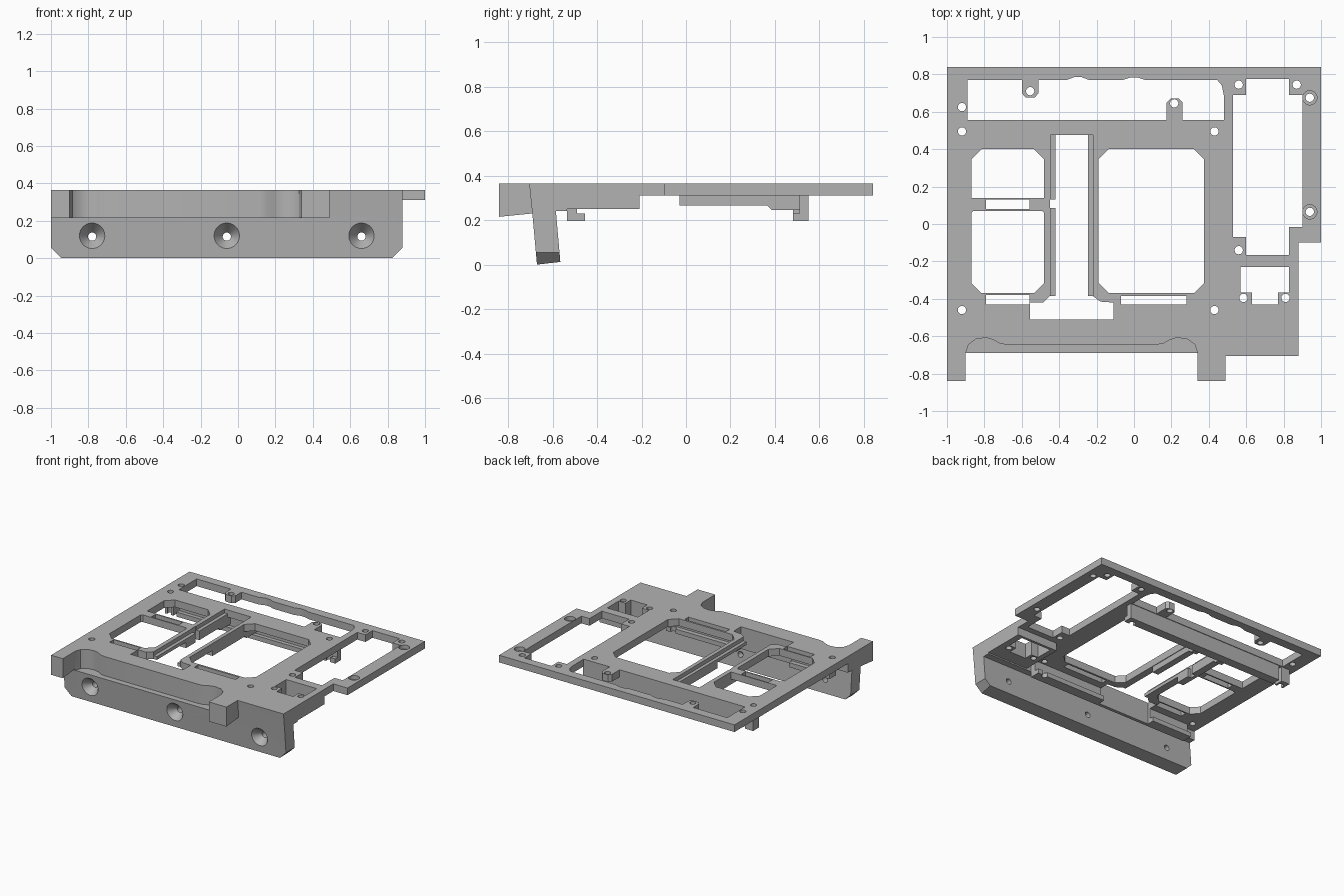
import bpy, bmesh, math
from mathutils import Matrix, Vector

cube = bpy.data.objects.get("Cube")
if cube:
    bpy.data.objects.remove(cube)

TOP, UNDER = 0.365, 0.31

metal = bpy.data.materials.new("satin grey")
metal.use_nodes = True
grey = (0.45, 0.45, 0.45, 1)
metal.diffuse_color = grey
metal.node_tree.nodes["Principled BSDF"].inputs["Base Color"].default_value = grey


def finish(name, bm):
    bmesh.ops.recalc_face_normals(bm, faces=bm.faces)
    mesh = bpy.data.meshes.new(name)
    bm.to_mesh(mesh)
    bm.free()
    mesh.materials.append(metal)
    ob = bpy.data.objects.new(name, mesh)
    bpy.context.collection.objects.link(ob)
    return ob


def prism(name, points, lo, hi, axis="z"):
    """Extrude a flat outline along one axis."""
    place = {"x": lambda a, b, d: (d, a, b),
             "y": lambda a, b, d: (a, d, b),
             "z": lambda a, b, d: (a, b, d)}[axis]
    bm = bmesh.new()
    face = bm.faces.new([bm.verts.new(place(a, b, lo)) for a, b in points])
    ext = bmesh.ops.extrude_face_region(bm, geom=[face])
    verts = [g for g in ext["geom"] if isinstance(g, bmesh.types.BMVert)]
    bmesh.ops.translate(bm, verts=verts, vec=Vector(place(0, 0, hi - lo)))
    return finish(name, bm)


def rect(x0, x1, y0, y1, top=0.0, bottom=0.0):
    """Rectangle whose top and bottom corners may be chamfered."""
    pts = []
    for x, y, sx, sy, c in ((x0, y0, 1, 1, bottom), (x1, y0, -1, 1, bottom),
                            (x1, y1, -1, -1, top), (x0, y1, 1, -1, top)):
        if c:
            pair = [(x, y + sy * c), (x + sx * c, y)]
            pts += pair if sx == sy else pair[::-1]
        else:
            pts.append((x, y))
    return pts


def cone(x, y, z, r1, r2, depth, matrix=Matrix()):
    bm = bmesh.new()
    bmesh.ops.create_cone(bm, cap_ends=True, segments=32, radius1=r1, radius2=r2,
                          depth=depth, matrix=Matrix.Translation((x, y, z)) @ matrix)
    return finish("hole_cutter", bm)


def cut(ob, cutters):
    for c in cutters:
        c.hide_render = True
        mod = ob.modifiers.new("cut", "BOOLEAN")
        mod.operation, mod.solver, mod.object = "DIFFERENCE", "EXACT", c
        with bpy.context.temp_override(object=ob, active_object=ob):
            bpy.ops.object.modifier_apply(modifier=mod.name)


# Main plate
plate = prism("main_plate", [(-1, 0.84), (1, 0.84), (1, -0.1), (0.88, -0.1),
                             (0.88, -0.535), (-1, -0.535)], UNDER, TOP)

# Front beam with the leaning mounting flange
beam = prism("front_flange", [(-0.705, TOP), (-0.69, 0.22), (-0.67, 0), (-0.565, 0.012),
                              (-0.585, 0.24), (-0.535, 0.24), (-0.535, TOP)],
             -1, 0.88, "x")

# Forward arms
arms = [prism(name, [(-0.84, TOP), (-0.84, 0.215), (-0.69, 0.23), (-0.69, TOP)], a, b, "x")
        for name, a, b in (("right_arm", -1, -0.9), ("left_arm", 0.34, 0.49))]

# Hooked rails, post and mounting block under the plate
under = [
    prism("front_rail", [(-0.535, UNDER), (-0.535, 0.195), (-0.455, 0.195), (-0.455, 0.23),
                         (-0.49, 0.23), (-0.49, UNDER)], -0.9, 0.49, "x"),
    prism("back_rail", [(0.55, UNDER), (0.55, 0.195), (0.48, 0.195), (0.48, 0.23),
                        (0.51, 0.23), (0.51, UNDER)], -0.86, 0.49, "x"),
    prism("corner_post", rect(-0.955, -0.885, 0.48, 0.55), 0.195, UNDER),
    prism("mount_block", rect(0.53, 0.88, -0.535, -0.21), 0.25, UNDER),
]
# Guide ribs beside the central channel
for name, a, b in (("right_guide_rib", -0.475, -0.42), ("left_guide_rib", -0.245, -0.195)):
    under.append(prism(name, [(-0.03, UNDER), (-0.03, 0.265), (0.365, 0.265),
                              (0.385, 0.245), (0.51, 0.245), (0.51, UNDER)], a, b, "x"))

# Window outlines through the plate
windows = [
    # back window with its hanging and standing screw tabs
    [(-0.89, 0.555), (0.175, 0.555), (0.175, 0.65), (0.195, 0.67), (0.24, 0.67),
     (0.26, 0.65), (0.26, 0.555), (0.48, 0.555), (0.48, 0.69), (0.47, 0.74), (0.445, 0.77),
     (0.06, 0.77), (0.02, 0.783), (-0.02, 0.783), (-0.06, 0.77), (-0.24, 0.77),
     (-0.28, 0.785), (-0.32, 0.785), (-0.36, 0.77), (-0.51, 0.77), (-0.51, 0.7),
     (-0.53, 0.677), (-0.58, 0.677), (-0.6, 0.7), (-0.6, 0.77), (-0.89, 0.77)],
    # left side window
    [(0.53, 0.69), (0.6, 0.69), (0.6, 0.775), (0.83, 0.775), (0.83, 0.69), (0.9, 0.69),
     (0.9, -0.015), (0.83, -0.015), (0.83, -0.165), (0.6, -0.165), (0.6, -0.07),
     (0.53, -0.07)],
    # mounting block window
    [(0.57, -0.23), (0.83, -0.23), (0.83, -0.365), (0.77, -0.365), (0.77, -0.43),
     (0.63, -0.43), (0.63, -0.365), (0.57, -0.365)],
    # large and small bay windows
    rect(-0.19, 0.375, -0.37, 0.4, 0.055, 0.055),
    rect(-0.87, -0.48, 0.14, 0.4, 0.055, 0),
    rect(-0.87, -0.48, -0.37, 0.07, 0.012, 0.055),
    # central channel with flared foot
    [(-0.555, -0.51), (-0.11, -0.51), (-0.11, -0.42), (-0.18, -0.415), (-0.22, -0.385),
     (-0.245, -0.385), (-0.245, 0.475), (-0.42, 0.475), (-0.42, -0.385), (-0.45, -0.385),
     (-0.485, -0.42), (-0.555, -0.42)],
    # narrow slots
    rect(-0.79, -0.56, -0.43, -0.38),
    rect(-0.07, 0.28, -0.43, -0.385),
    rect(-0.79, -0.56, 0.08, 0.13),
    rect(-0.45, -0.41, 0.085, 0.13),
]
cutters = [prism("window_cutter", w, 0.1, 0.5) for w in windows]

# Lowered ledges along the channel
for a, b in ((-0.447, -0.41), (-0.255, -0.22)):
    cutters.append(prism("ledge_cutter", rect(a, b, -0.385, 0.475), 0.335, 0.5))

# Screw holes and counterbores
holes = [(-0.92, 0.625), (-0.92, 0.495), (-0.92, -0.46), (0.43, -0.46), (0.43, 0.495),
         (-0.555, 0.71), (0.215, 0.645), (0.56, 0.745), (0.87, 0.745), (0.56, -0.14),
         (0.585, -0.395), (0.81, -0.395), (0.94, 0.675), (0.94, 0.065)]
cutters += [cone(x, y, 0.3, 0.022, 0.022, 0.5) for x, y in holes]
cutters += [cone(x, y, 0.385, 0.038, 0.038, 0.1) for x, y in holes[-2:]]
for part in [plate] + under:
    cut(part, cutters)

# Handle recess in the front beam, the same at both ends
half = [(-0.9, -0.9), (-0.9, -0.69), (-0.885, -0.645), (-0.845, -0.615), (-0.79, -0.608),
        (-0.75, -0.62), (-0.715, -0.64), (-0.68, -0.645)]
recess = half + [(-0.56 - x, y) for x, y in reversed(half)]
beam_cutters = [prism("recess_cutter", recess, 0.218, 0.5)]

# Bottom corner chamfers and countersunk holes of the flange
for x, s in ((-1, 1), (0.88, -1)):
    beam_cutters.append(prism("chamfer_cutter", [(x - s * 0.05, 0.105), (x + s * 0.06, -0.005),
                                                 (x - s * 0.05, -0.005)], -0.9, -0.5, "y"))
turn = Matrix.Rotation(math.radians(-90), 4, "X")
for x in (-0.78, -0.06, 0.66):
    beam_cutters.append(cone(x, -0.655, 0.115, 0.075, 0.022, 0.07, turn))
    beam_cutters.append(cone(x, -0.62, 0.115, 0.022, 0.022, 0.4, turn))
cut(beam, beam_cutters)

for c in cutters + beam_cutters:
    bpy.data.objects.remove(c)

# Smooth the round walls, keep edges crisp
bpy.ops.object.select_all(action="DESELECT")
for part in [plate, beam] + arms + under:
    part.select_set(True)
bpy.context.view_layer.objects.active = plate
bpy.ops.object.shade_smooth_by_angle(angle=math.radians(32))
